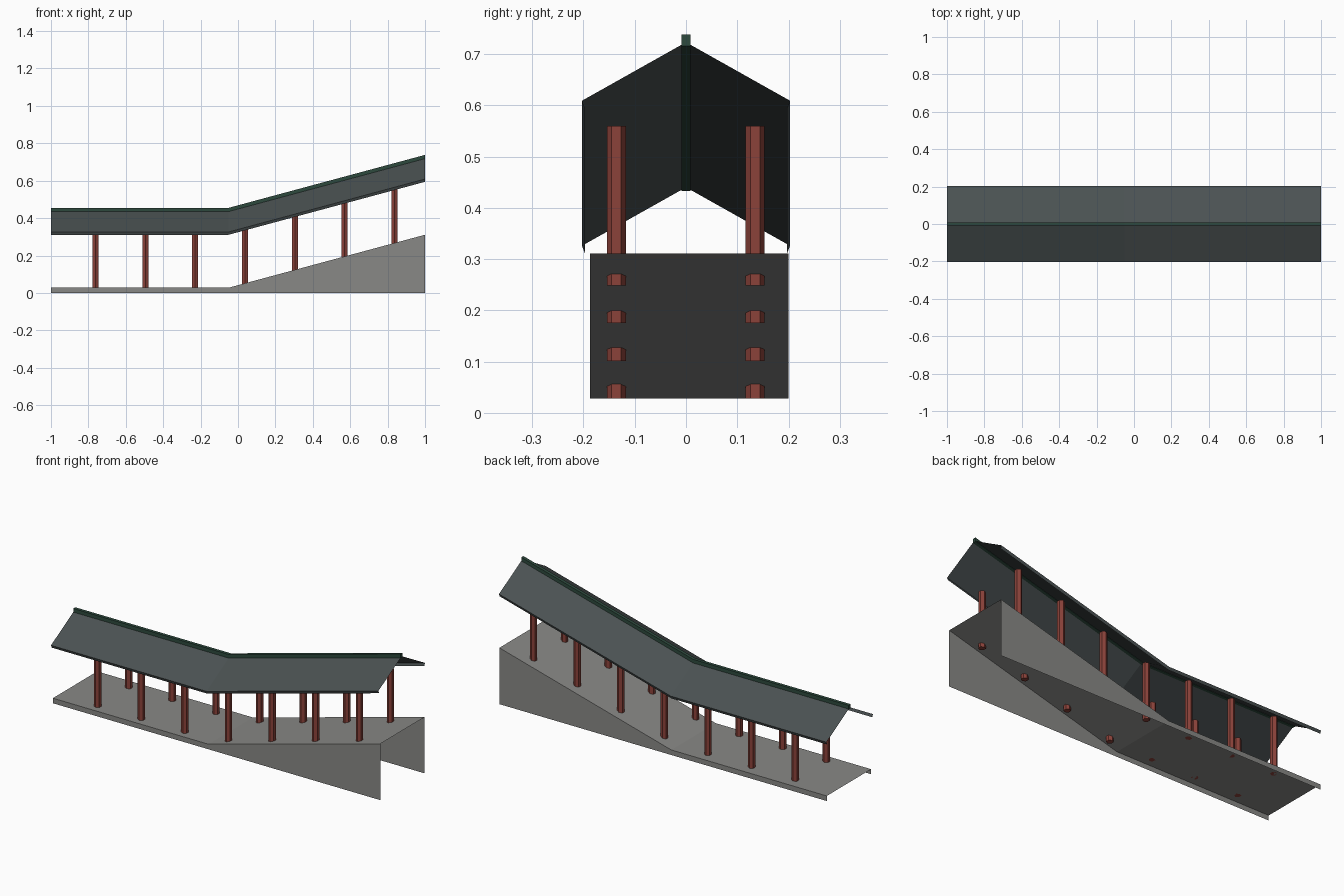
import bpy, bmesh, math
from mathutils import Vector

cube = bpy.data.objects.get("Cube")
if cube:
    bpy.data.objects.remove(cube, do_unlink=True)

BEND, END = -0.05, 1.0      # where the ramp starts and stops
RISE = 0.283                # height gained along the ramp


def material(name, rgb):
    mat = bpy.data.materials.new(name)
    mat.use_nodes = True
    mat.diffuse_color = (*rgb, 1)
    bsdf = mat.node_tree.nodes["Principled BSDF"]
    bsdf.inputs["Base Color"].default_value = (*rgb, 1)
    bsdf.inputs["Roughness"].default_value = 0.8
    return mat


stone = material("grey concrete", (0.25, 0.25, 0.24))
slate = material("dark slate", (0.069, 0.083, 0.084))
green = material("dark green", (0.027, 0.068, 0.048))
red = material("brick red", (0.26, 0.055, 0.042))


def finish(name, bm, mat):
    mesh = bpy.data.meshes.new(name)
    bm.to_mesh(mesh)
    bm.free()
    mesh.materials.append(mat)
    obj = bpy.data.objects.new(name, mesh)
    bpy.context.collection.objects.link(obj)
    return obj


def sweep(name, profile, mat, closed=False, grounded=()):
    """Carry a (y, z) profile along the walkway; grounded points do not climb."""
    bm = bmesh.new()
    rings = []
    for x, lift in ((-1, 0), (BEND, 0), (END, RISE)):
        rings.append([bm.verts.new((x, y, z + (0 if i in grounded else lift)))
                      for i, (y, z) in enumerate(profile)])
    count = len(profile)
    for a, b in zip(rings, rings[1:]):
        for i in range(count if closed else count - 1):
            j = (i + 1) % count
            bm.faces.new((a[i], b[i], b[j], a[j]))
    if closed:
        bm.faces.new(rings[0])
        bm.faces.new(rings[-1][::-1])
    return finish(name, bm, mat)


# Ramp deck with side walls, open below and at both ends
sweep("ramp_deck", [(-0.187, 0), (-0.187, 0.028), (0.2, 0.028), (0.2, 0)],
      stone, grounded=(0, 3))

# Pitched roof sheets with small turned-in lips at the eaves
slope = [(0.009, 0.435), (0.203, 0.326), (0.197, 0.311)]
sweep("roof_left", slope, slate)
sweep("roof_right", [(-y, z) for y, z in reversed(slope)], slate)

# Ridge beam along the top
sweep("ridge_cap", [(-0.009, 0.433), (-0.009, 0.455), (0.009, 0.455), (0.009, 0.433)],
      green, closed=True)

# Two rows of hexagonal posts, stepping up with the ramp
LENGTH = 0.3115
for side, y in (("left", 0.135), ("right", -0.136)):
    for i in range(7):
        bottom = 0.028 + 0.0735 * max(0, i - 3)
        bm = bmesh.new()
        bmesh.ops.create_cone(bm, cap_ends=True, segments=6, radius1=0.0185,
                              radius2=0.0185, depth=LENGTH)
        # turn a corner of the hexagon towards the side of the walkway
        corner = bm.verts[:][0].co
        turn = math.pi / 2 - math.atan2(corner.y, corner.x)
        for v in bm.verts:
            x0, y0 = v.co.x, v.co.y
            v.co.x = x0 * math.cos(turn) - y0 * math.sin(turn)
            v.co.y = x0 * math.sin(turn) + y0 * math.cos(turn)
        post = finish(f"post_{side}_{i + 1}", bm, red)
        post.location = Vector((-0.762 + 0.2665 * i, y, bottom + LENGTH / 2))
